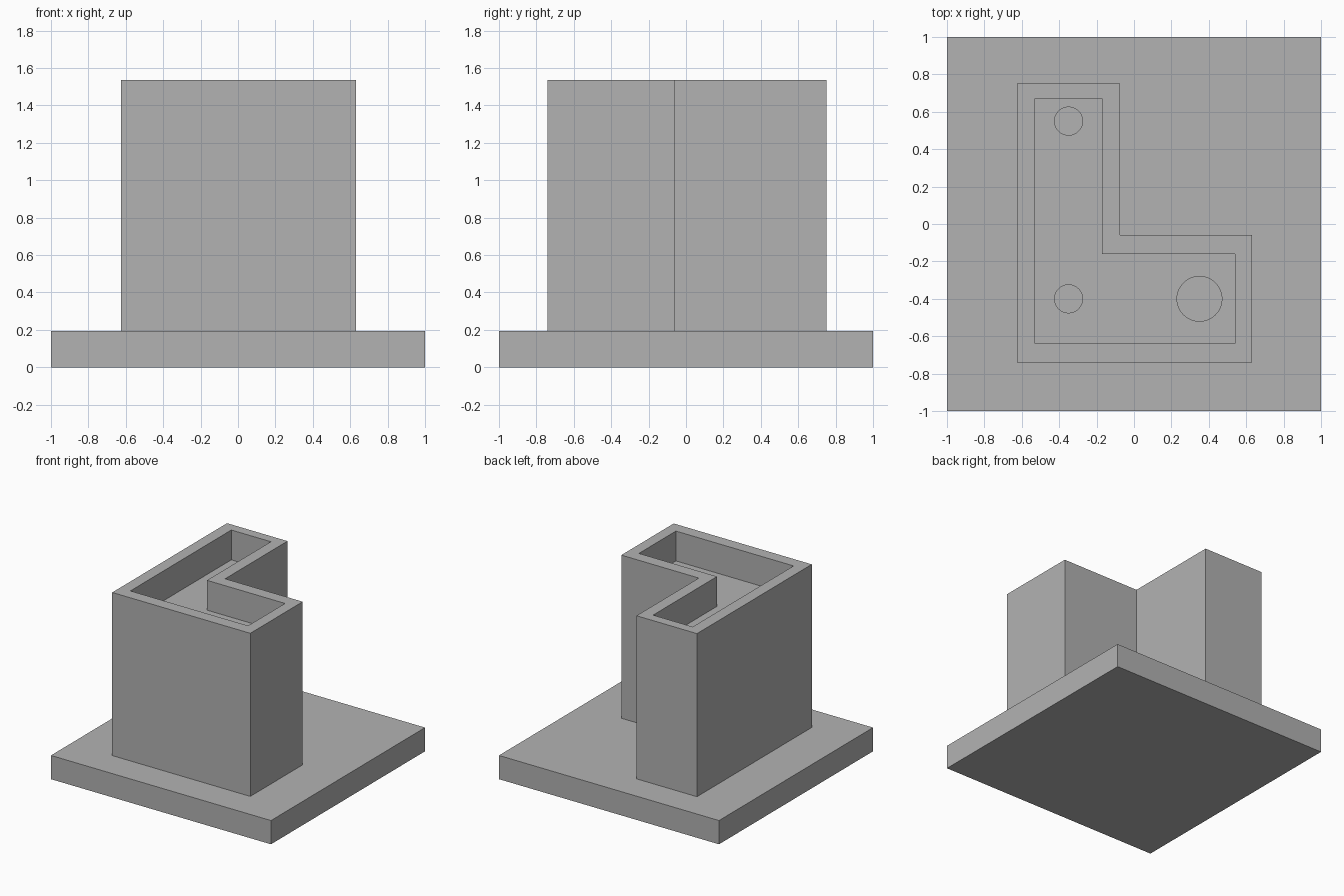
import bpy
import bmesh

cube = bpy.data.objects.get("Cube")
if cube:
    bpy.data.objects.remove(cube, do_unlink=True)

BASE_TOP, FLOOR, RIM, HOLE_BOTTOM = 0.195, 1.29, 1.535, 0.6

grey = bpy.data.materials.new("plain grey")
grey.use_nodes = True
colour = (0.448, 0.448, 0.448, 1)
grey.diffuse_color = colour
grey.node_tree.nodes["Principled BSDF"].inputs["Base Color"].default_value = colour


def finish(name, bm):
    bmesh.ops.recalc_face_normals(bm, faces=bm.faces)
    mesh = bpy.data.meshes.new(name)
    bm.to_mesh(mesh)
    bm.free()
    mesh.materials.append(grey)
    obj = bpy.data.objects.new(name, mesh)
    bpy.context.collection.objects.link(obj)
    return obj


def prism(name, outline, bottom, top):
    """Extrude a flat outline straight up."""
    bm = bmesh.new()
    face = bm.faces.new([bm.verts.new((x, y, bottom)) for x, y in outline])
    raised = bmesh.ops.extrude_face_region(bm, geom=[face])["geom"]
    verts = [v for v in raised if isinstance(v, bmesh.types.BMVert)]
    bmesh.ops.translate(bm, verts=verts, vec=(0, 0, top - bottom))
    return finish(name, bm)


def l_outline(left, right, front, back, step_x, step_y):
    return [(left, front), (right, front), (right, step_y),
            (step_x, step_y), (step_x, back), (left, back)]


def cylinder(name, x, y, radius, bottom, top):
    bm = bmesh.new()
    bmesh.ops.create_cone(bm, cap_ends=True, segments=48, radius1=radius,
                          radius2=radius, depth=top - bottom)
    bmesh.ops.translate(bm, verts=bm.verts, vec=(x, y, (top + bottom) / 2))
    return finish(name, bm)


def cut(target, cutter):
    """Subtract the cutter, bake the result and drop the cutter."""
    cutter.hide_render = True
    mod = target.modifiers.new("cut", "BOOLEAN")
    mod.operation = "DIFFERENCE"
    mod.solver = "EXACT"
    mod.object = cutter
    bpy.context.view_layer.objects.active = target
    bpy.ops.object.modifier_apply(modifier=mod.name)
    bpy.data.objects.remove(cutter, do_unlink=True)


# Square base slab
prism("base_plate", [(-1, -1), (1, -1), (1, 1), (-1, 1)], 0, BASE_TOP)

# L-shaped tower with a shallow pocket in its top
tower = prism("l_tower", l_outline(-0.625, 0.63, -0.74, 0.75, -0.075, -0.06),
              BASE_TOP, RIM)
cut(tower, prism("pocket_cutter",
                 l_outline(-0.53, 0.54, -0.64, 0.67, -0.17, -0.16),
                 FLOOR, RIM + 0.1))

# Round holes in the pocket floor
for x, y, radius in [(-0.35, 0.55, 0.075), (-0.35, -0.4, 0.075), (0.35, -0.4, 0.12)]:
    cut(tower, cylinder("hole_cutter", x, y, radius, HOLE_BOTTOM, FLOOR + 0.1))

# Smooth hole walls, crisp edges elsewhere
bpy.ops.object.select_all(action="DESELECT")
tower.select_set(True)
bpy.context.view_layer.objects.active = tower
bpy.ops.object.shade_smooth_by_angle()
